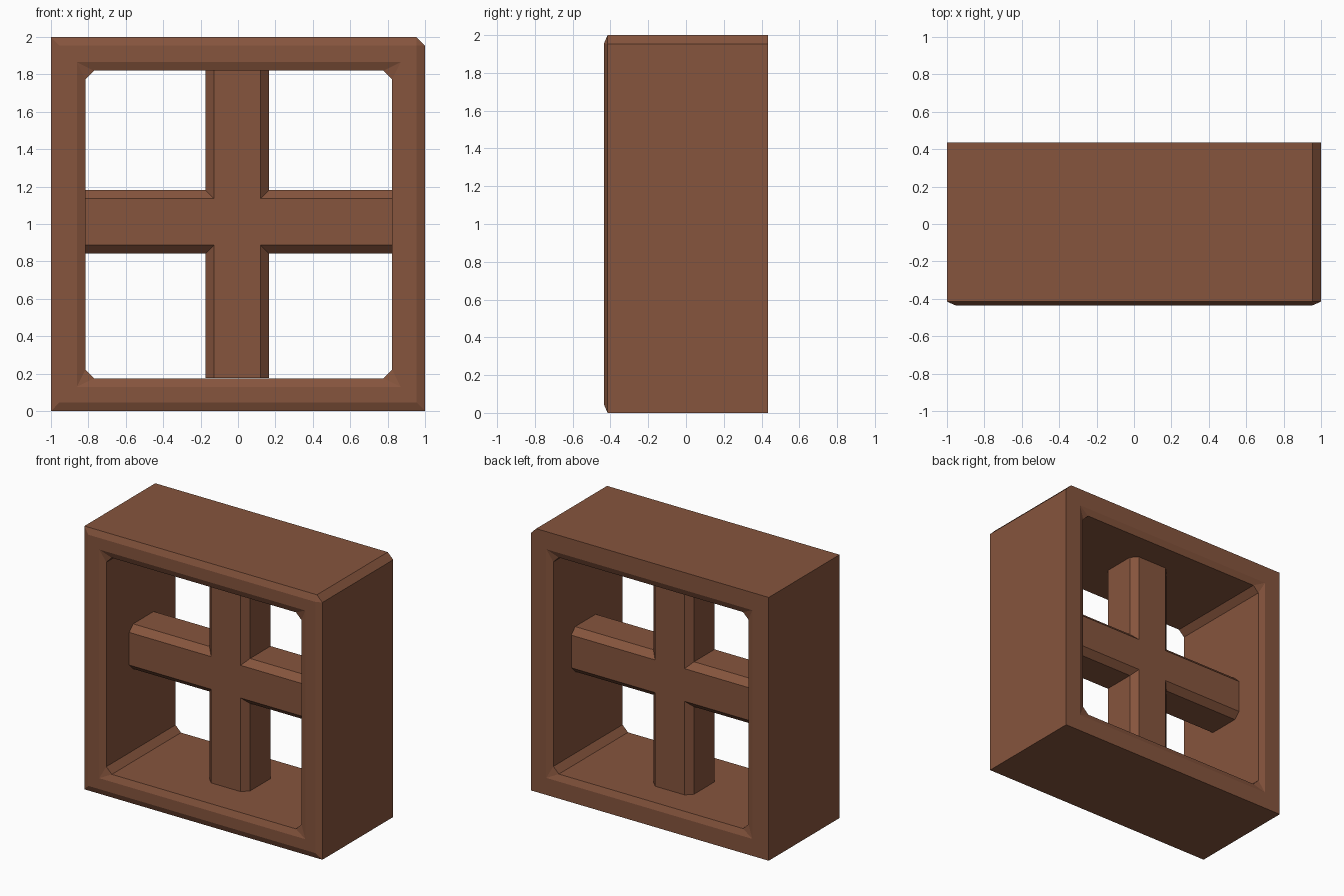
import bpy, bmesh

if "Cube" in bpy.data.objects:
    bpy.data.objects.remove(bpy.data.objects["Cube"])

wood = bpy.data.materials.new("brown wood")
wood.diffuse_color = (0.24, 0.09, 0.047, 1)
wood.use_nodes = True
wood.node_tree.nodes["Principled BSDF"].inputs["Base Color"].default_value = wood.diffuse_color


def loft(name, rings, closed):
    """Skin equal-length rings of points; closed joins last ring to first, otherwise caps."""
    bm = bmesh.new()
    vs = [[bm.verts.new(p) for p in r] for r in rings]
    n = len(vs[0])
    pairs = list(zip(vs, vs[1:])) + ([(vs[-1], vs[0])] if closed else [])
    for a, b in pairs:
        for i in range(n):
            j = (i + 1) % n
            bm.faces.new((a[i], a[j], b[j], b[i]))
    if not closed:
        bm.faces.new(vs[0])
        bm.faces.new(vs[-1])
    bmesh.ops.remove_doubles(bm, verts=bm.verts, dist=0.0001)
    bmesh.ops.recalc_face_normals(bm, faces=bm.faces)
    me = bpy.data.meshes.new(name)
    bm.to_mesh(me)
    bm.free()
    me.materials.append(wood)
    ob = bpy.data.objects.new(name, me)
    bpy.context.collection.objects.link(ob)
    return ob


def rect(x0, x1, z0, z1, y, cuts=(0, 0, 0, 0)):
    """Eight-point rectangle, each corner cut off by its own amount."""
    a, b, c, d = cuts
    return [(x, y, z) for x, z in (
        (x0, z0 + a), (x0 + a, z0), (x1 - b, z0), (x1, z0 + b),
        (x1, z1 - c), (x1 - c, z1), (x0 + d, z1), (x0, z1 - d))]


# Frame: bevelled front rim, one cut outer corner, bevelled opening
B, Y, D = 0.046, 0.435, 0.02
outer = (-1, 1, 0, 2)
one = (0, 0, B, 0)
hole = (-0.816, 0.824, 0.175, 1.82)
wide = (hole[0] - B, hole[1] + B, hole[2] - B, hole[3] + B)
loft("window_frame", [
    rect(*outer, Y, one),
    rect(*outer, -Y + D, one),
    rect(-1 + B, 1 - B, B, 2 - B, -Y),
    rect(*wide, -Y),
    rect(*hole, -Y + D, (B,) * 4),
    rect(*hole, Y - D, (B,) * 4),
    rect(*wide, Y)], True)


# Crossed bars: plus-shaped outline with bevelled front and back edges
def plus(w, y):
    x, z, r = -0.004, 1.012, 0.835
    pts = [(-w, -w), (-w, -r), (w, -r), (w, -w), (r, -w), (r, w),
           (w, w), (w, r), (-w, r), (-w, w), (-r, w), (-r, -w)]
    return [(x + px, y, z + pz) for px, pz in pts]


loft("cross_bars", [plus(0.124, -0.14), plus(0.171, -0.093),
                    plus(0.171, 0.153), plus(0.124, 0.2)], False)
